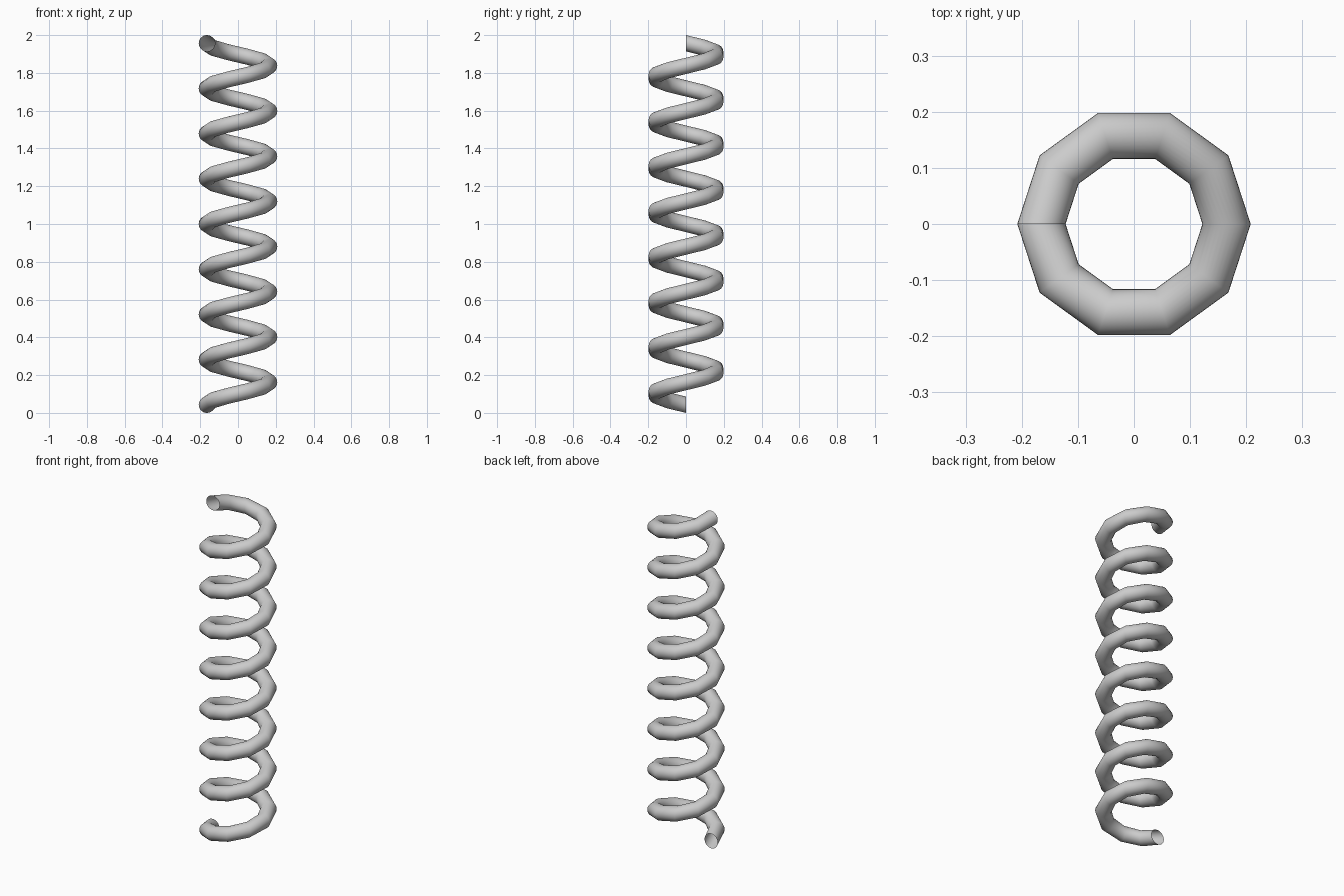
import bpy, bmesh, math

if "Cube" in bpy.data.objects:
    bpy.data.objects.remove(bpy.data.objects["Cube"])

COIL_R, TUBE_R = 0.165, 0.043    # coil centre-line radius, wire radius
TURNS, STEPS, SIDES = 8, 10, 32  # turns, segments per turn, wire sides
PITCH = (2.0 - 2 * TUBE_R) / TURNS

# Steel colour
steel = bpy.data.materials.new("light_grey")
steel.diffuse_color = (0.6, 0.6, 0.6, 1)
steel.use_nodes = True
steel.node_tree.nodes["Principled BSDF"].inputs["Base Color"].default_value = steel.diffuse_color

# Spring: an upright circle swept up a ten-sided helix, open at both ends
bm = bmesh.new()
rings = []
for i in range(TURNS * STEPS + 1):
    a = math.pi + 2 * math.pi * i / STEPS
    z = TUBE_R + PITCH * i / STEPS
    ring = []
    for j in range(SIDES):
        t = 2 * math.pi * j / SIDES
        rad = COIL_R + TUBE_R * math.cos(t)
        ring.append(bm.verts.new((rad * math.cos(a), rad * math.sin(a),
                                  z + TUBE_R * math.sin(t))))
    rings.append(ring)

for low, high in zip(rings, rings[1:]):
    for j in range(SIDES):
        k = (j + 1) % SIDES
        bm.faces.new((low[j], high[j], high[k], low[k])).smooth = True

mesh = bpy.data.meshes.new("coil_spring")
bm.to_mesh(mesh)
bm.free()
mesh.materials.append(steel)
spring = bpy.data.objects.new("coil_spring", mesh)
bpy.context.collection.objects.link(spring)
